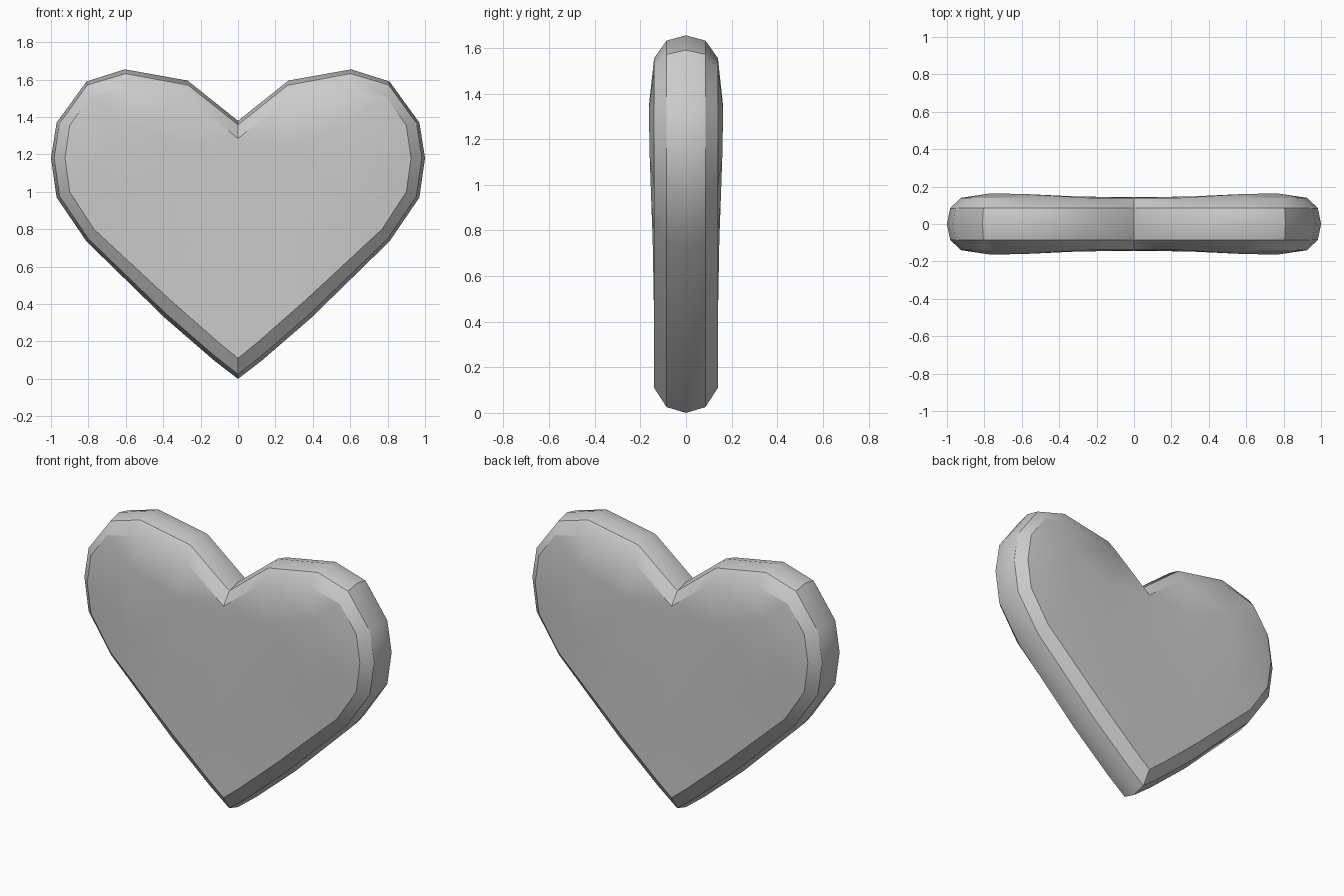
import bpy, bmesh
from mathutils import Vector
from mathutils.geometry import delaunay_2d_cdt

if "Cube" in bpy.data.objects:
    bpy.data.objects.remove(bpy.data.objects["Cube"])

# Half outlines (x, z) from the bottom tip to the notch
OUTER = [(0, 0), (0.13, 0.1), (0.39, 0.325), (0.81, 0.735), (0.97, 0.97), (1.0, 1.18),
         (0.97, 1.37), (0.81, 1.59), (0.605, 1.655), (0.27, 1.595), (0, 1.38)]
RIM = [(0, 0.11), (0.11, 0.2), (0.36, 0.42), (0.77, 0.80), (0.90, 1.0), (0.925, 1.18),
       (0.90, 1.355), (0.79, 1.51), (0.59, 1.555), (0.25, 1.485), (0, 1.285)]
# Slight swelling of each lobe: x, z, half thickness
BULGE = [(0.77, 1.33, 0.163), (0.60, 1.36, 0.161), (0.76, 1.12, 0.159),
         (0.62, 0.92, 0.152), (0.30, 1.25, 0.147), (0.35, 0.75, 0.146)]
CENTRE = [(0, 1.0, 0.143), (0, 0.55, 0.141)]
RIM_Y, MID_Y = 0.14, 0.085


def mirrored(half):
    return half + [(-x, z) for x, z in half[-2:0:-1]]


outer = [Vector(p) for p in mirrored(OUTER)]
rim = [Vector(p) for p in mirrored(RIM)]
mid = [r.lerp(o, 0.77) for r, o in zip(rim, outer)]
n = len(rim)

bm = bmesh.new()


def ring(points, y):
    return [bm.verts.new((p.x, y, p.y)) for p in points]


# Rounded edge: five rings from front to back
rings = [ring(rim, -RIM_Y), ring(mid, -MID_Y), ring(outer, 0),
         ring(mid, MID_Y), ring(rim, RIM_Y)]
for a, b in zip(rings, rings[1:]):
    for i in range(n):
        j = (i + 1) % n
        bm.faces.new((a[i], a[j], b[j], b[i]))

# Front and back faces, gently swollen at the lobes
inner = BULGE + [(-x, z, y) for x, z, y in BULGE] + CENTRE
depths = [RIM_Y] * n + [y for x, z, y in inner]
points = rim + [Vector((x, z)) for x, z, y in inner]
edges = [(i, (i + 1) % n) for i in range(n)]
co, _, tris, source, _, _ = delaunay_2d_cdt(points, edges, [], 1, 1e-5)
for side in (-1, 1):
    vs = [bm.verts.new((c.x, side * depths[s[0]], c.y)) for c, s in zip(co, source)]
    for t in tris:
        bm.faces.new([vs[i] for i in t])

bmesh.ops.remove_doubles(bm, verts=bm.verts, dist=1e-4)
bmesh.ops.recalc_face_normals(bm, faces=bm.faces)

mesh = bpy.data.meshes.new("heart")
bm.to_mesh(mesh)
bm.free()
heart = bpy.data.objects.new("heart", mesh)
bpy.context.collection.objects.link(heart)
bpy.context.view_layer.objects.active = heart
heart.select_set(True)
bpy.ops.object.shade_smooth_by_angle(angle=0.55)
